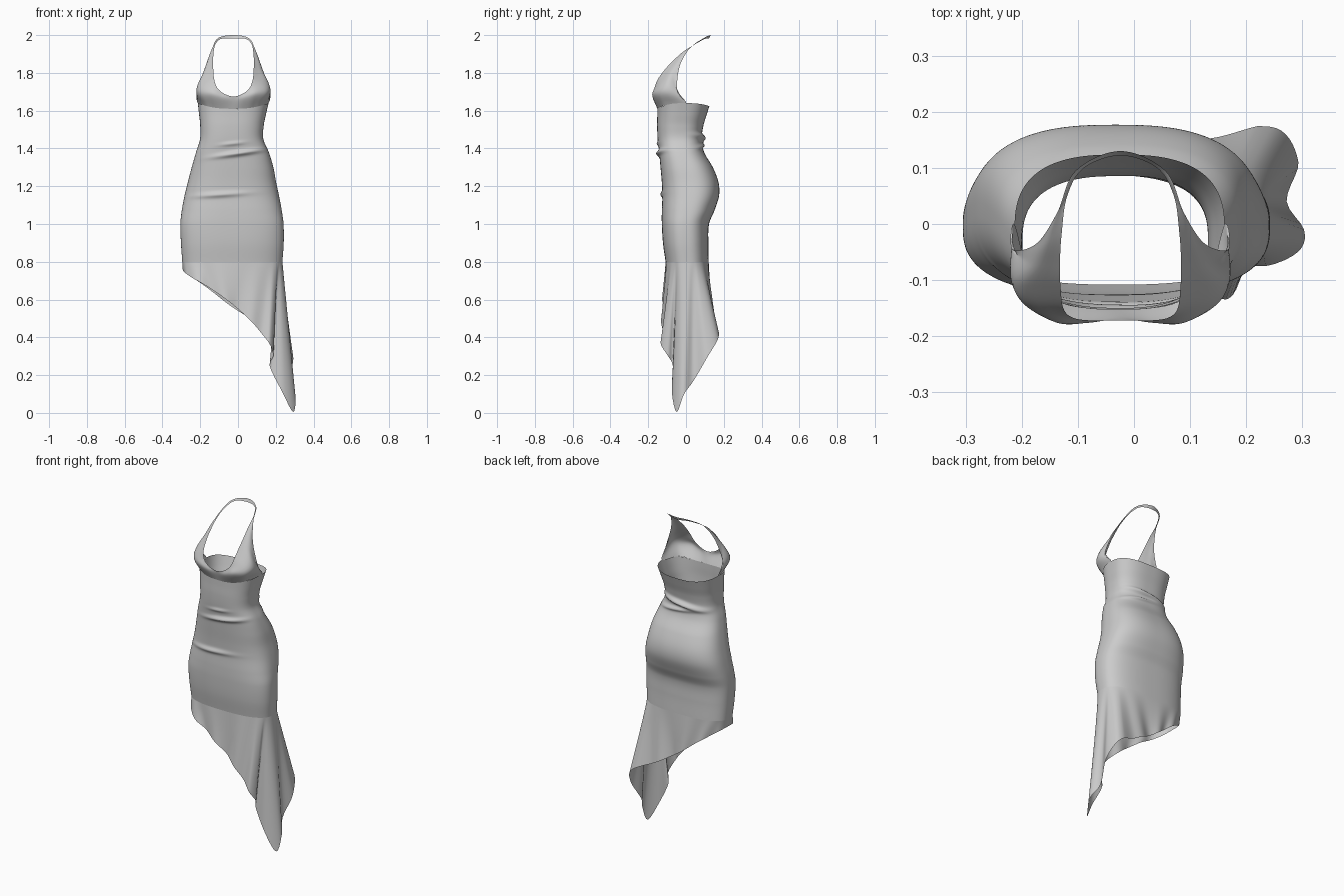
import bpy, bmesh, math
from mathutils import Vector

if "Cube" in bpy.data.objects:
    bpy.data.objects.remove(bpy.data.objects["Cube"])

CX = -0.024  # centre line of the torso


def spline(keys, t):
    """Smooth interpolation through (t, values...) keys."""
    n = len(keys)
    i = 0
    while i < n - 2 and t > keys[i + 1][0]:
        i += 1
    ts = [k[0] for k in keys]
    v = [Vector(k[1:]) for k in keys]
    h = ts[i + 1] - ts[i]

    def tangent(j):
        a, b = max(j - 1, 0), min(j + 1, n - 1)
        return (v[b] - v[a]) / (ts[b] - ts[a])
    u = (t - ts[i]) / h
    return (v[i] * (2*u**3 - 3*u**2 + 1) + tangent(i) * h * (u**3 - 2*u**2 + u)
            + v[i + 1] * (3*u**2 - 2*u**3) + tangent(i + 1) * h * (u**3 - u**2))


def closed(keys, period):
    """Pad keys so that the spline wraps round."""
    return ([(k[0] - period, *k[1:]) for k in keys[-3:]] + keys
            + [(k[0] + period, *k[1:]) for k in keys[:3]])


def tube(name, columns):
    """Closed sheet from columns of points, each running upward."""
    bm = bmesh.new()
    cols = [[bm.verts.new(p) for p in c] for c in columns]
    for i, c in enumerate(cols):
        d = cols[(i + 1) % len(cols)]
        for j in range(len(c) - 1):
            bm.faces.new((c[j], d[j], d[j + 1], c[j + 1]))
    me = bpy.data.meshes.new(name)
    bm.to_mesh(me)
    bm.free()
    me.shade_smooth()
    ob = bpy.data.objects.new(name, me)
    bpy.context.collection.objects.link(ob)
    return ob


# Fitted body: height, left, right, front, back
BODY = [(0.80, -.295, .235, -.108, .120), (0.90, -.302, .242, -.122, .118),
        (1.00, -.305, .241, -.128, .122), (1.07, -.298, .232, -.128, .150),
        (1.15, -.283, .217, -.125, .175), (1.22, -.266, .202, -.128, .172),
        (1.30, -.245, .187, -.135, .142), (1.38, -.222, .163, -.142, .096),
        (1.45, -.201, .134, -.150, .083), (1.52, -.200, .136, -.153, .092),
        (1.58, -.206, .148, -.152, .110), (1.65, -.214, .164, -.152, .132)]
# Fabric folds: side (1 front, -1 back), height, x centre, width, slope, depth, thickness
FOLDS = [(1, 1.375, .01, .12, .14, .018, .012), (1, 1.425, -.03, .06, .1, .008, .009),
         (1, 1.155, -.10, .13, .06, .012, .013), (-1, 1.455, -.03, .15, .12, .022, .014),
         (-1, 1.415, .02, .12, -.1, .013, .010)]


def power(v, e=0.76):
    return math.copysign(abs(v) ** e, v)


def body(deg, z):
    a = math.radians(deg)
    l, r, f, b = spline(BODY, z)
    x = (l + r) / 2 + (r - l) / 2 * power(math.sin(a))
    y = (f + b) / 2 - (b - f) / 2 * power(math.cos(a))
    for side, z0, x0, w, slope, depth, thick in FOLDS:
        c = max(0, side * math.cos(a)) ** .5
        y -= side * c * depth * math.exp(-((x - x0) / w) ** 2
                                         - ((z - z0 - slope * (x - x0)) / thick) ** 2)
    return Vector((x, y, z))


def top_edge(deg):
    c = math.cos(math.radians(deg))
    return 1.64 - (0.03 if c > 0 else 0.016) * c * c


ANGLES = [i * 2 for i in range(180)]
ROWS = 120
tube("fitted_body", [[body(a, 0.8 + (top_edge(a) - 0.8) * j / ROWS)
                      for j in range(ROWS + 1)] for a in ANGLES])

# Asymmetric skirt: angle round the body, then hem x, y, z
HEM = [(0, -.03, -.12, .575), (25, .07, -.125, .485), (40, .125, -.128, .42),
       (52, .17, -.132, .36), (60, .188, -.095, .30), (66, .167, -.07, .25),
       (74, .235, -.075, .11), (82, .292, -.05, .004), (92, .303, -.01, .10),
       (100, .272, .04, .17), (110, .293, .11, .29), (125, .25, .172, .40),
       (145, .12, .155, .47), (180, -.03, .13, .56), (215, -.16, .115, .66),
       (245, -.26, .07, .73), (270, -.292, .005, .752), (305, -.25, -.09, .72),
       (335, -.14, -.115, .655)]
HEM_LOOP = closed(HEM, 360)


def skirt_column(deg):
    top, hem = body(deg, 0.8), spline(HEM_LOOP, deg)
    if not 50 < deg < 130:  # soft drape ripples
        hem.y += 0.008 * math.sin(math.radians(deg * 11)) * math.cos(math.radians(deg))
    return [hem.lerp(top, j / 30) for j in range(31)]


tube("asymmetric_skirt", [skirt_column(a) for a in ANGLES])

# Halter bodice: inner edge, middle, outer edge as (half width, y, z), from centre front to nape
ATTACH = [0, 12, 28, 52, 92]  # angles where the cups join the body
INNER = [(0, -.172, 1.675), (.05, -.172, 1.69), (.085, -.167, 1.72), (.102, -.15, 1.765),
         (.107, -.11, 1.82), (.108, -.072, 1.86), (.105, -.018, 1.91), (.095, .05, 1.953),
         (.065, .10, 1.98), (0, .122, 1.982)]
MIDDLE = [(0, -.166, 1.65), (.06, -.175, 1.665), (.115, -.175, 1.685), (.173, -.142, 1.70),
          (.191, -.10, 1.73), (.156, -.068, 1.81), (.130, -.028, 1.88), (.105, .035, 1.945),
          (.073, .098, 1.984), (0, .127, 1.992)]
OUTER = [(.193, -.045, 1.70), (.150, -.035, 1.83), (.113, .02, 1.93),
         (.080, .095, 1.985), (0, .130, 2.0)]


def halter_key(i, s):
    pts = [Vector((CX + s * p[0], p[1], p[2])) for p in (INNER[i], MIDDLE[i])]
    if i < 5:
        pts.append(body(s * ATTACH[i], top_edge(ATTACH[i])))
    else:
        p = OUTER[i - 5]
        pts.append(Vector((CX + s * p[0], p[1], p[2])))
    return pts


keys = [halter_key(i, 1) for i in range(10)] + [halter_key(i, -1) for i in range(8, 0, -1)]
rails = [closed([(i, *k[r]) for i, k in enumerate(keys)], len(keys)) for r in range(3)]
columns = []
for i in range(len(keys) * 10):
    inner, mid, outer = (spline(r, i / 10) for r in rails)
    section = [(0, *outer), (1, *mid), (2, *inner)]
    columns.append([spline(section, j / 6) for j in range(13)])
tube("halter_bodice", columns)
